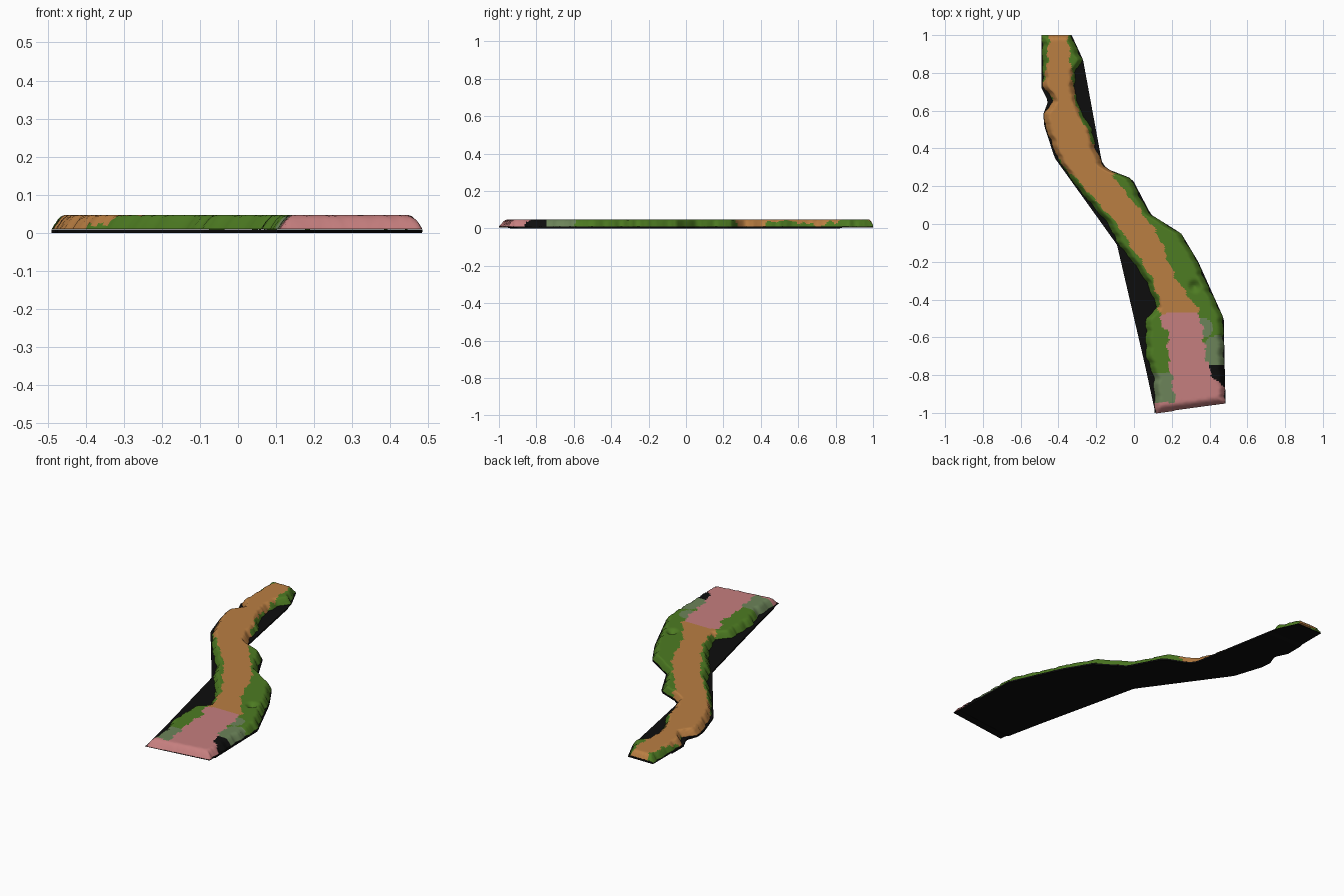
import bpy, bmesh, math, random

if "Cube" in bpy.data.objects:
    bpy.data.objects.remove(bpy.data.objects["Cube"])

random.seed(4)
ROWS, COLS = 200, 44
LOW, TOP = 0.010, 0.047


def material(name, rgb):
    m = bpy.data.materials.new(name)
    m.diffuse_color = (*rgb, 1)
    m.use_nodes = True
    m.node_tree.nodes["Principled BSDF"].inputs["Base Color"].default_value = m.diffuse_color
    return m


orange = material("orange_dirt", (0.49, 0.21, 0.055))
green = material("grass_green", (0.075, 0.20, 0.016))
pink = material("pink_paving", (0.56, 0.21, 0.21))
sage = material("sage_green", (0.15, 0.23, 0.10))
black = material("black_base", (0.004, 0.004, 0.004))


def table(points):
    """Piecewise-linear x(y) from (y, x) points running from back to front."""
    def f(y):
        if y >= points[0][0]:
            return points[0][1]
        for (y0, x0), (y1, x1) in zip(points, points[1:]):
            if y >= y1:
                return x0 + (x1 - x0) * (y0 - y) / (y0 - y1)
        return points[-1][1]
    return f


# outline of the raised ground
left = table([(1, -.49), (.73, -.485), (.65, -.43), (.59, -.48), (.52, -.475), (.35, -.41),
              (.2, -.31), (0, -.14), (-.1, -.09), (-.2, -.01), (-.3, .06), (-.44, .12),
              (-.5, .06), (-.7, .06), (-.8, .10), (-1, .11)])
right = table([(1, -.33), (.95, -.31), (.87, -.27), (.8, -.31), (.7, -.31), (.6, -.28), (.5, -.22),
               (.4, -.20), (.31, -.16), (.28, -.12), (.24, -.01), (.15, .03), (.05, .09),
               (0, .17), (-.05, .25), (-.2, .34), (-.3, .38), (-.4, .43), (-.5, .475), (-1, .485)])
# outline of the flat base
base_left = table([(1, -.49), (.72, -.49), (.65, -.455), (.58, -.48), (.52, -.475),
                   (.35, -.42), (-.11, -.09), (-.97, .11), (-1, .11)])
base_right = table([(1, -.33), (.87, -.27), (.3, -.165), (.24, -.01), (.05, .09), (0, .17),
                    (-.05, .25), (-.2, .34), (-.5, .475), (-1, .485)])
# edges of the trail
trail_left = table([(1, -.45), (.8, -.465), (.73, -.49), (.66, -.43), (.58, -.48), (.5, -.48),
                    (.35, -.41), (.2, -.27), (0, -.09), (-.2, .04), (-.3, .10), (-.4, .13),
                    (-.53, .14), (-.56, .18), (-.7, .18), (-.94, .22)])
trail_right = table([(1, -.35), (.8, -.33), (.6, -.30), (.4, -.20), (.2, -.07), (0, .09),
                     (-.1, .15), (-.2, .18), (-.3, .23), (-.4, .30), (-.45, .34),
                     (-.55, .36), (-.7, .38), (-.8, .41), (-.88, .49)])


def colour(x, y):
    wob = 0.006 * math.sin(y * 60) + 0.004 * math.sin(y * 131 + 1)
    if y < -0.945:
        return 2
    if trail_left(y) + wob < x < trail_right(y) - wob:
        return 2 if y < -0.47 - 0.3 * max(0, 0.2 - x) + wob else 0
    if x > 0.3:
        if -0.88 < y < -0.75:
            return 4
        if -0.75 < y < -0.50:
            blob = ((x - .37) / .05) ** 2 + ((y + .55) / .05) ** 2 < 1
            blob2 = ((x - .44) / .08) ** 2 + ((y + .68) / .09) ** 2 < 1
            return 3 if blob or blob2 else 1
    if x < 0.25 and y < -0.79 + wob:
        return 3
    return 1


def finish(bm, name, mats, smooth):
    me = bpy.data.meshes.new(name)
    bmesh.ops.recalc_face_normals(bm, faces=bm.faces)
    bm.to_mesh(me)
    bm.free()
    for m in mats:
        me.materials.append(m)
    ob = bpy.data.objects.new(name, me)
    bpy.context.collection.objects.link(ob)
    if smooth:
        me.polygons.foreach_set("use_smooth", [True] * len(me.polygons))
    return ob


# raised ground: flat top with rough, sloping banks
bm = bmesh.new()
grid = []
for i in range(ROWS + 1):
    y = 1 - 1.985 * i / ROWS
    jag = 0.006 * math.sin(y * 75)
    a = left(y) + max(0, jag) + random.uniform(0, .004)
    b = right(y) - max(0, -jag) - random.uniform(0, .004)
    a, b = max(a, -.49), min(b, .488)
    row = []
    for j in range(COLS + 1):
        u = j / COLS
        x = a + (b - a) * u
        d = min(x - a, b - x, (1 - y) * 1.3 + .004, (y + .985) * .9)
        t = min(1, max(0, d / 0.036))
        z = LOW + (TOP - LOW) * math.sin(t * math.pi / 2)
        # small hollow in the grass
        dent = math.hypot(x - .32, y + .33)
        z -= 0.025 * max(0, 1 - dent / .035)
        if 0 < t < 1:
            z += random.uniform(-.0015, .0015)
        skew = (u - .3) * 0.05 * min(1, max(0, (-.75 - y) / .2))
        row.append(bm.verts.new((x, y + skew - (.003 if i == ROWS and j < 12 else 0), min(z, TOP))))
    grid.append(row)
for r0, r1 in zip(grid, grid[1:]):
    for j in range(COLS):
        f = bm.faces.new((r0[j], r1[j], r1[j + 1], r0[j + 1]))
        c = f.calc_center_median()
        f.material_index = colour(c.x, c.y)
bm.normal_update()
finish(bm, "raised_ground", [orange, green, pink, sage, black], True)

# flat black base slab with straight infill between the bends
bm = bmesh.new()
loops = []
n = 100
for i in range(n + 1):
    y = 1 - 1.985 * i / n
    l = min(base_left(y), left(y))
    r = max(base_right(y), right(y))
    bottom = 0.0 if -.93 < y < .84 else 0.006
    skew = min(1, max(0, (-.75 - y) / .2)) * 0.05
    yl, yr = y - .3 * skew, y + .7 * skew
    loops.append([bm.verts.new(p) for p in
                  ((l, yl, bottom), (r, yr, bottom), (r, yr, .009), (l, yl, .009))])
for p, q in zip(loops, loops[1:]):
    for k in range(4):
        m = (k + 1) % 4
        bm.faces.new((p[k], p[m], q[m], q[k]))
bm.faces.new(loops[0])
bm.faces.new(loops[-1])
finish(bm, "base_slab", [black], False)
